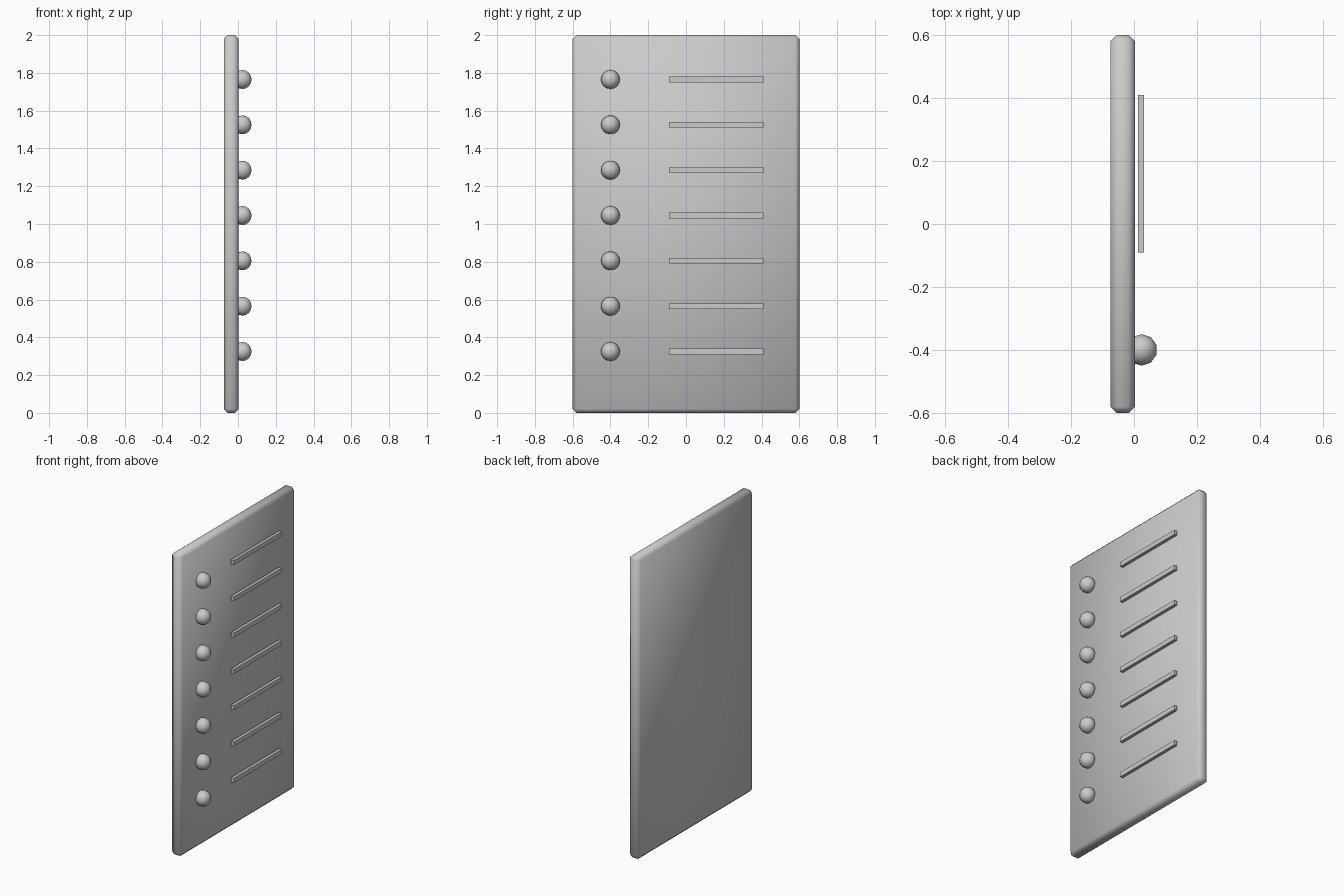
import bpy

if "Cube" in bpy.data.objects:
    bpy.data.objects.remove(bpy.data.objects["Cube"])


def box(name, centre, size, bevel=0.0):
    bpy.ops.mesh.primitive_cube_add(size=1, location=centre)
    ob = bpy.context.object
    ob.name = name
    ob.scale = size
    bpy.ops.object.transform_apply(location=False, rotation=False, scale=True)
    if bevel:
        mod = ob.modifiers.new("edge_chamfer", 'BEVEL')
        mod.width = bevel
        mod.segments = 1
    return ob


# Door slab with chamfered edges
slab = box("door_panel", (-0.036, 0, 1.0), (0.078, 1.2, 2.0), 0.02)
bpy.ops.object.shade_smooth()

# Seven rows: one round stud and one raised bar each
for i in range(7):
    z = 0.325 + 0.24 * i
    bpy.ops.mesh.primitive_uv_sphere_add(segments=10, ring_count=8, radius=0.05,
                                         location=(0.024, -0.4, z))
    stud = bpy.context.object
    stud.name = f"stud_{i + 1}"
    bpy.ops.object.shade_smooth()
    box(f"bar_{i + 1}", (0.022, 0.16, z), (0.02, 0.5, 0.03))
